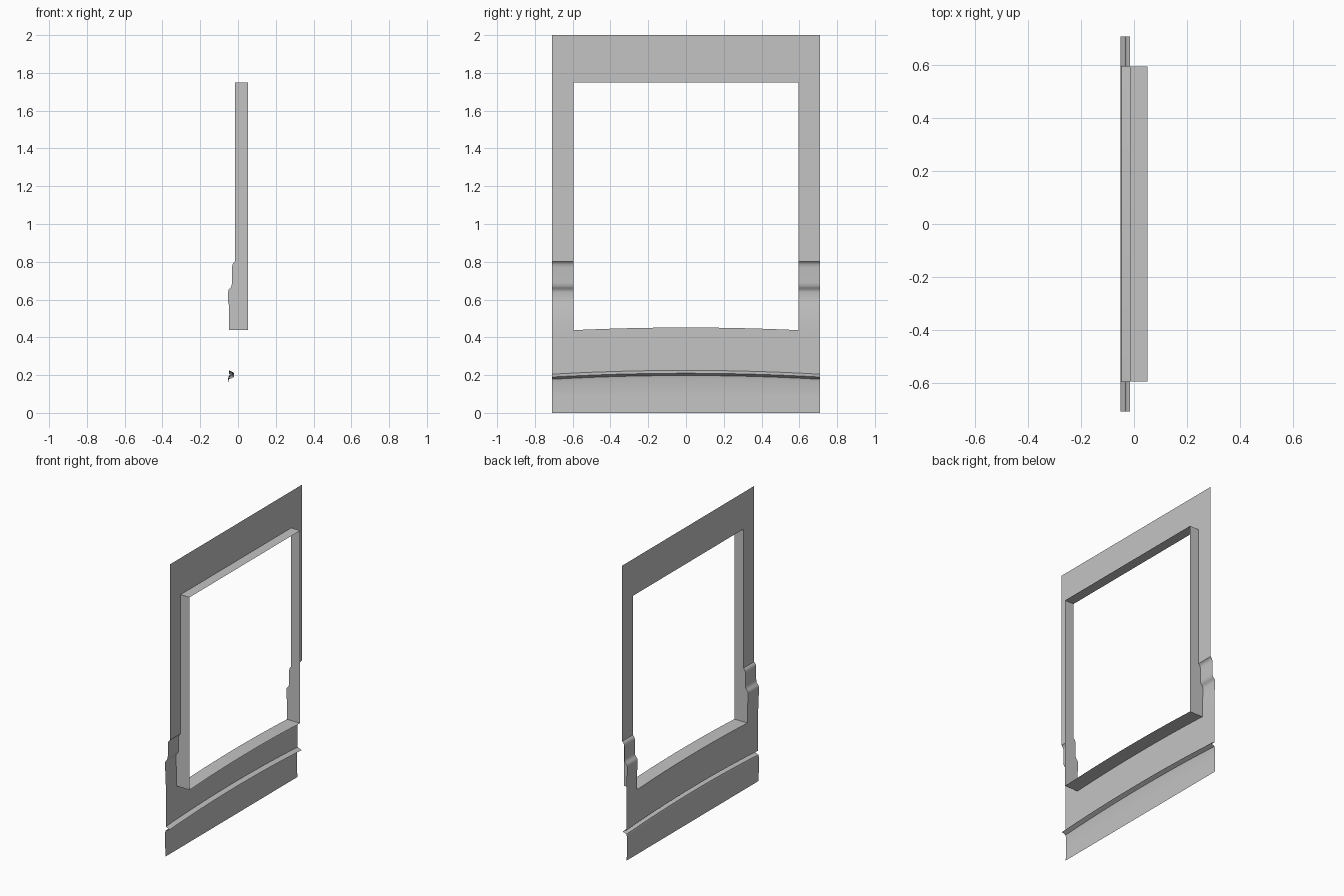
import bpy, bmesh, math

cube = bpy.data.objects.get("Cube")
if cube:
    bpy.data.objects.remove(cube, do_unlink=True)

HALF, OPEN = 0.71, 0.595      # half widths of the wall and of the opening
SILL, HEAD = 0.432, 1.75      # opening heights
DEPTH = 0.052                 # how far the reveal projects
ARCH = 0.02                   # rise of the curved sill and moulding

# Wall section as (x, z), from the floor up
section = [(-0.05, 0), (-0.052, 0.09), (-0.052, 0.163), (-0.048, 0.178),
           (-0.02, 0.19), (-0.03, 0.197), (-0.047, 0.205),
           (-0.047, SILL), (-0.048, 0.57), (-0.052, 0.585), (-0.052, 0.64),
           (-0.049, 0.652), (-0.041, 0.661), (-0.034, 0.671),
           (-0.032, 0.69), (-0.032, 0.77), (-0.029, 0.787),
           (-0.024, 0.796), (-0.016, 0.802), (-0.016, HEAD), (-0.016, 2)]

# Stations across the wall
steps = 16
stations = [-HALF] + [OPEN * (2 * i / steps - 1) for i in range(steps + 1)] + [HALF]

grey = bpy.data.materials.new("plain grey")
grey.use_nodes = True
colour = (0.55, 0.55, 0.55, 1)
grey.diffuse_color = colour
grey.node_tree.nodes["Principled BSDF"].inputs["Base Color"].default_value = colour


def point(x, y, z):
    """Lift the lower courses into a shallow arch."""
    lift = ARCH * (1 - (y / HALF) ** 2) if 0.1 < z <= SILL else 0
    return (x, y, z + lift)


def finish(bm, name):
    mesh = bpy.data.meshes.new(name)
    bm.to_mesh(mesh)
    bm.free()
    mesh.materials.append(grey)
    obj = bpy.data.objects.new(name, mesh)
    bpy.context.collection.objects.link(obj)
    bpy.ops.object.select_all(action="DESELECT")
    obj.select_set(True)
    bpy.context.view_layer.objects.active = obj
    bpy.ops.object.shade_smooth_by_angle(angle=math.radians(30))


# Wall sheet with the window opening left out
bm = bmesh.new()
rows = [[bm.verts.new(point(x, y, z)) for y in stations] for x, z in section]
for r in range(len(section) - 1):
    in_height = SILL <= section[r][1] < HEAD
    for c in range(len(stations) - 1):
        if in_height and 0 < c < len(stations) - 2:
            continue
        bm.faces.new((rows[r][c], rows[r][c + 1], rows[r + 1][c + 1], rows[r + 1][c]))
loose = [v for v in bm.verts if not v.link_faces]
bmesh.ops.delete(bm, geom=loose, context="VERTS")
finish(bm, "wall_panel")

# Reveal lining the opening, following the wall section down each side
jamb = [(x, z) for x, z in section if SILL <= z <= HEAD]
outline = [point(jamb[0][0], y, SILL) for y in stations[1:-1]]
outline += [point(x, OPEN, z) for x, z in jamb[1:]]
outline += [point(x, -OPEN, z) for x, z in reversed(jamb[1:])]
bm = bmesh.new()
back = [bm.verts.new(p) for p in outline]
front = [bm.verts.new((DEPTH, y, z)) for x, y, z in outline]
for i in range(len(outline)):
    j = (i + 1) % len(outline)
    bm.faces.new((back[i], front[i], front[j], back[j]))
bmesh.ops.reverse_faces(bm, faces=bm.faces[:])
finish(bm, "window_reveal")
